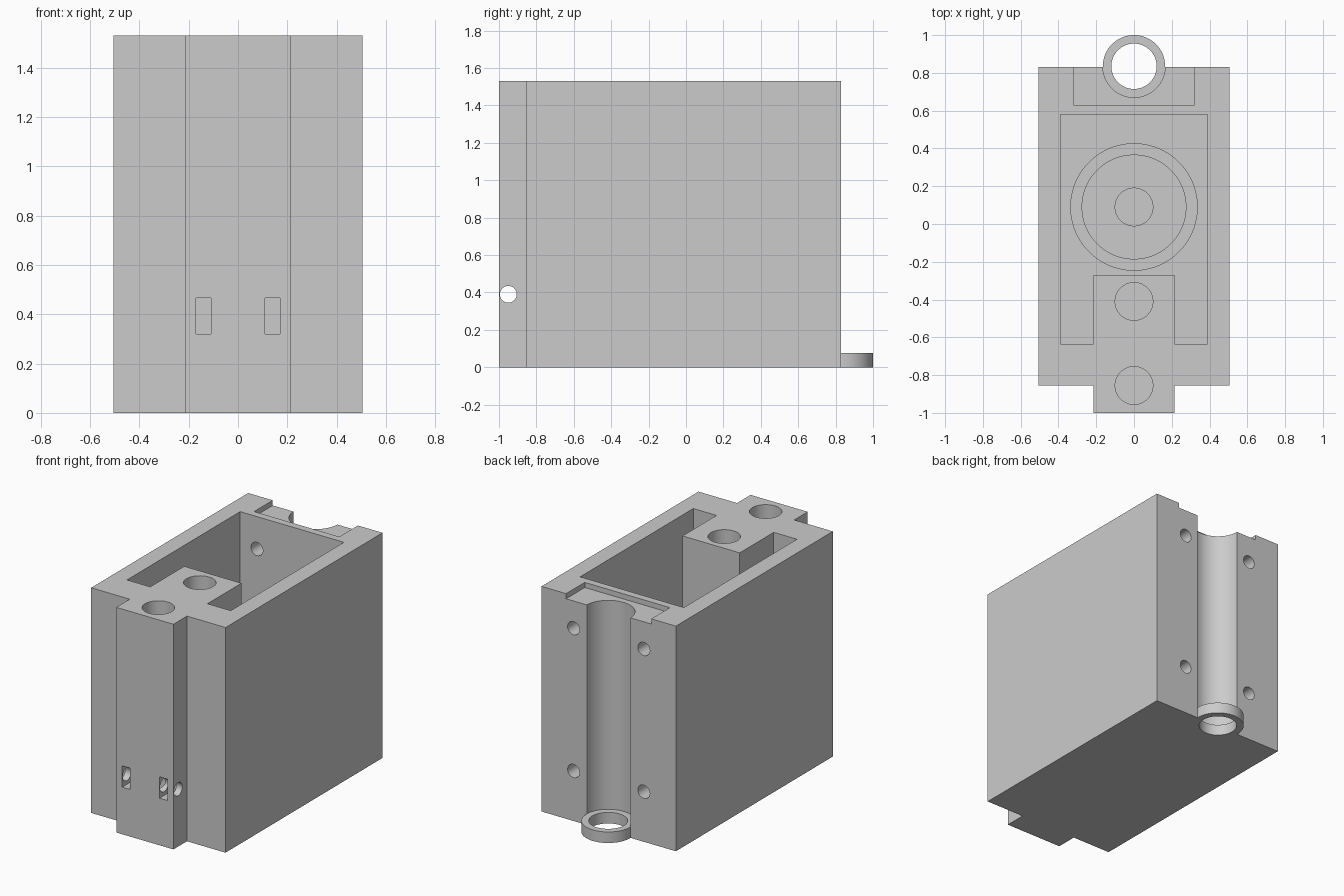
import bpy, bmesh, math
from mathutils import Matrix, Vector

default = bpy.data.objects.get("Cube")
if default:
    bpy.data.objects.remove(default, do_unlink=True)

grey = bpy.data.materials.new("light grey")
grey.use_nodes = True
COLOUR = (0.6, 0.6, 0.6, 1)
grey.diffuse_color = COLOUR
grey.node_tree.nodes["Principled BSDF"].inputs["Base Color"].default_value = COLOUR

HEIGHT, FLOOR, OVER = 1.53, 0.12, 0.1
TOP = HEIGHT + OVER


def add_object(name, bm):
    bmesh.ops.recalc_face_normals(bm, faces=bm.faces)
    mesh = bpy.data.meshes.new(name)
    bm.to_mesh(mesh)
    bm.free()
    mesh.materials.append(grey)
    ob = bpy.data.objects.new(name, mesh)
    bpy.context.collection.objects.link(ob)
    return ob


def prism(name, half, z0, z1):
    """Extrude an outline mirrored in x from its +x half."""
    outline = half + [(-x, y) for x, y in reversed(half)]
    bm = bmesh.new()
    face = bm.faces.new([bm.verts.new((x, y, z0)) for x, y in outline])
    up = bmesh.ops.extrude_face_region(bm, geom=[face])["geom"]
    bmesh.ops.translate(bm, vec=(0, 0, z1 - z0),
                        verts=[v for v in up if isinstance(v, bmesh.types.BMVert)])
    return add_object(name, bm)


def box(name, x0, x1, y0, y1, z0, z1):
    bm = bmesh.new()
    bmesh.ops.create_cube(bm, size=1, matrix=Matrix.Translation(
        ((x0 + x1) / 2, (y0 + y1) / 2, (z0 + z1) / 2))
        @ Matrix.Diagonal((x1 - x0, y1 - y0, z1 - z0, 1)))
    return add_object(name, bm)


def rod(name, radius, start, end, segments=64):
    start, end = Vector(start), Vector(end)
    axis = end - start
    bm = bmesh.new()
    bmesh.ops.create_cone(
        bm, cap_ends=True, segments=segments, radius1=radius, radius2=radius,
        depth=axis.length, matrix=Matrix.Translation((start + end) / 2)
        @ axis.to_track_quat("Z", "Y").to_matrix().to_4x4())
    return add_object(name, bm)


# Housing block with the narrow front rail
housing = prism("housing", [(0.215, -1), (0.215, -0.855), (0.505, -0.855),
                            (0.505, 0.83)], 0, HEIGHT)


def combine(tool, operation="DIFFERENCE"):
    mod = housing.modifiers.new("shape", "BOOLEAN")
    mod.operation, mod.solver, mod.object = operation, "EXACT", tool
    bpy.context.view_layer.update()
    shaped = bpy.data.meshes.new_from_object(
        housing.evaluated_get(bpy.context.evaluated_depsgraph_get()))
    housing.modifiers.clear()
    housing.data = shaped
    bpy.data.objects.remove(tool, do_unlink=True)


# Main cavity wrapped around the front pillar
combine(prism("cavity", [(0.215, -0.27), (0.215, -0.635), (0.39, -0.635),
                         (0.39, 0.58)], FLOOR, TOP))

# Stepped round seat in the cavity floor
for radius, depth in ((0.335, 0.02), (0.275, 0.04), (0.1, 0.07)):
    combine(rod("seat", radius, (0, 0.09, FLOOR - depth), (0, 0.09, FLOOR + OVER), 96))

# Bores down the pillar and the rail
for y in (-0.41, -0.855):
    combine(rod("bore", 0.1, (0, y, FLOOR), (0, y, TOP)))

# Shallow step at the back of the top
combine(box("top_step", -0.32, 0.32, 0.63, 1, HEIGHT - 0.035, TOP))

# Round channel down the back, ending in a ring at the foot
PIPE_Y = 0.835
combine(rod("channel", 0.165, (0, PIPE_Y, 0.04), (0, PIPE_Y, TOP), 96))
combine(rod("foot_ring", 0.165, (0, PIPE_Y, 0), (0, PIPE_Y, 0.075), 96), "UNION")
combine(rod("ring_bore", 0.12, (0, PIPE_Y, -OVER), (0, PIPE_Y, 0.2), 96))

for side in (-1, 1):
    # Screw holes through the back wall
    for z in (0.34, 1.31):
        combine(rod("screw_hole", 0.045, (side * 0.264, 0.5, z), (side * 0.264, 1, z), 32))
    # Slots in the front rail
    xs = sorted((side * 0.11, side * 0.17))
    combine(box("slot", xs[0], xs[1], -1.1, -0.895, 0.32, 0.465))

# Cross pin hole through the rail
combine(rod("pin_hole", 0.045, (-0.3, -0.95, 0.39), (0.3, -0.95, 0.39), 32))

# Smooth round walls, keep edges sharp
bpy.ops.object.select_all(action="DESELECT")
housing.select_set(True)
bpy.context.view_layer.objects.active = housing
bpy.ops.object.shade_smooth_by_angle(angle=math.radians(30))
